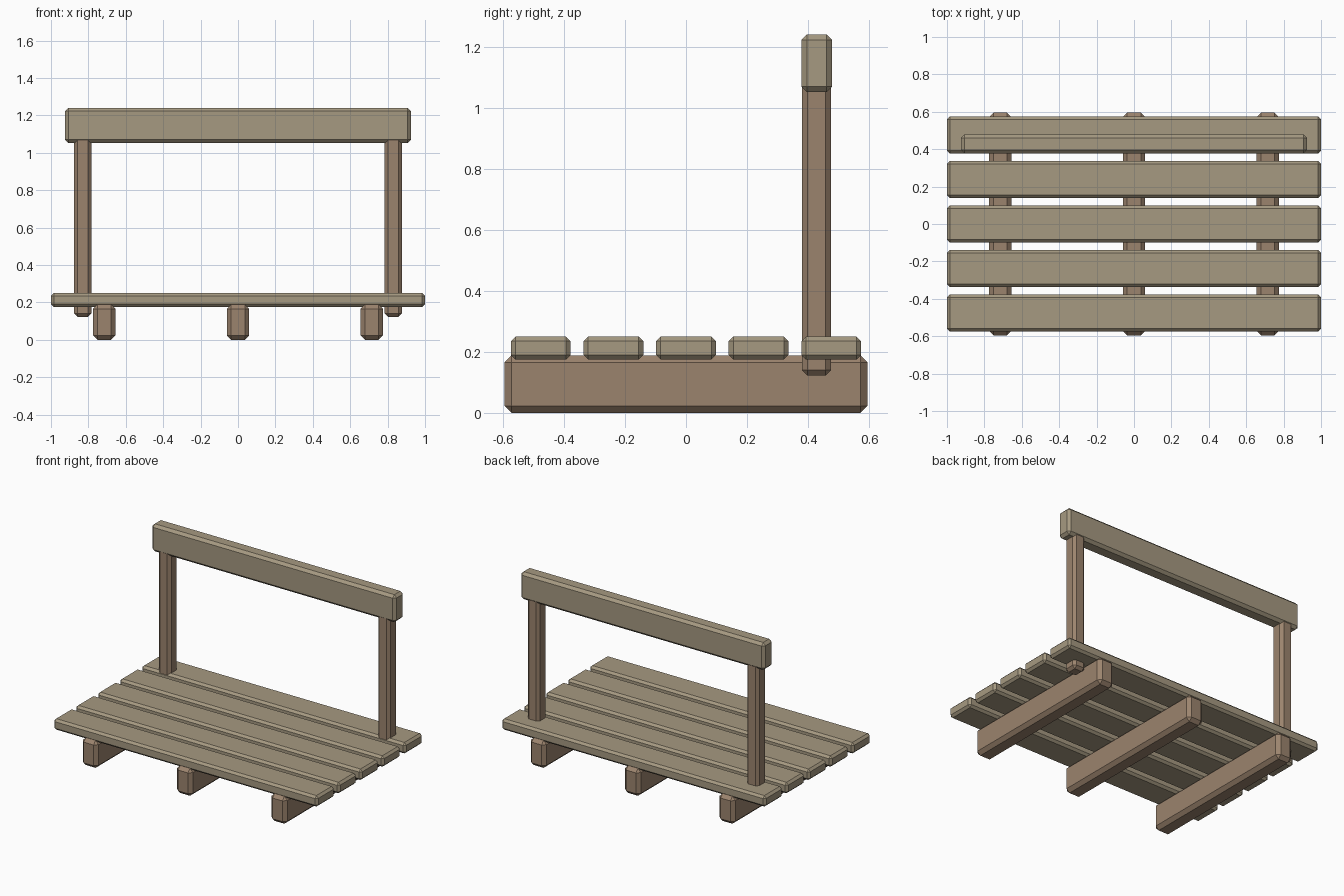
import bpy
import bmesh

if "Cube" in bpy.data.objects:
    bpy.data.objects.remove(bpy.data.objects["Cube"])


def material(name, color):
    mat = bpy.data.materials.new(name)
    mat.diffuse_color = (*color, 1.0)
    mat.use_nodes = True
    mat.node_tree.nodes["Principled BSDF"].inputs["Base Color"].default_value = mat.diffuse_color
    return mat


plank_wood = material("plank_wood", (0.38, 0.32, 0.22))
frame_wood = material("frame_wood", (0.33, 0.23, 0.155))


def beam(name, low, high, chamfer, mat):
    """Box between two corners with flat chamfered edges."""
    bm = bmesh.new()
    bmesh.ops.create_cube(bm, size=1.0)
    size = [h - l for l, h in zip(low, high)]
    bmesh.ops.scale(bm, vec=size, verts=bm.verts)
    bmesh.ops.bevel(bm, geom=bm.edges[:], offset=chamfer, segments=1,
                    affect='EDGES')
    mesh = bpy.data.meshes.new(name)
    bm.to_mesh(mesh)
    bm.free()
    mesh.materials.append(mat)
    obj = bpy.data.objects.new(name, mesh)
    obj.location = [(l + h) / 2 for l, h in zip(low, high)]
    bpy.context.collection.objects.link(obj)
    return obj


# Five seat planks running left to right
for i in range(5):
    y = (i - 2) * 0.238
    beam(f"seat_plank_{i + 1}", (-1.0, y - 0.098, 0.175),
         (1.0, y + 0.098, 0.25), 0.015, plank_wood)

# Three base beams running front to back
for side, x in (("left", -0.715), ("middle", 0.0), ("right", 0.715)):
    beam(f"base_beam_{side}", (x - 0.06, -0.595, 0.0),
         (x + 0.06, 0.595, 0.188), 0.023, frame_wood)

# Two back posts passing through the rear plank
for side, x in (("left", -0.83), ("right", 0.83)):
    beam(f"back_post_{side}", (x - 0.046, 0.38, 0.122),
         (x + 0.046, 0.475, 1.12), 0.018, frame_wood)

# Back rail on top of the posts
beam("back_rail", (-0.925, 0.378, 1.052), (0.925, 0.479, 1.24),
     0.018, plank_wood)
